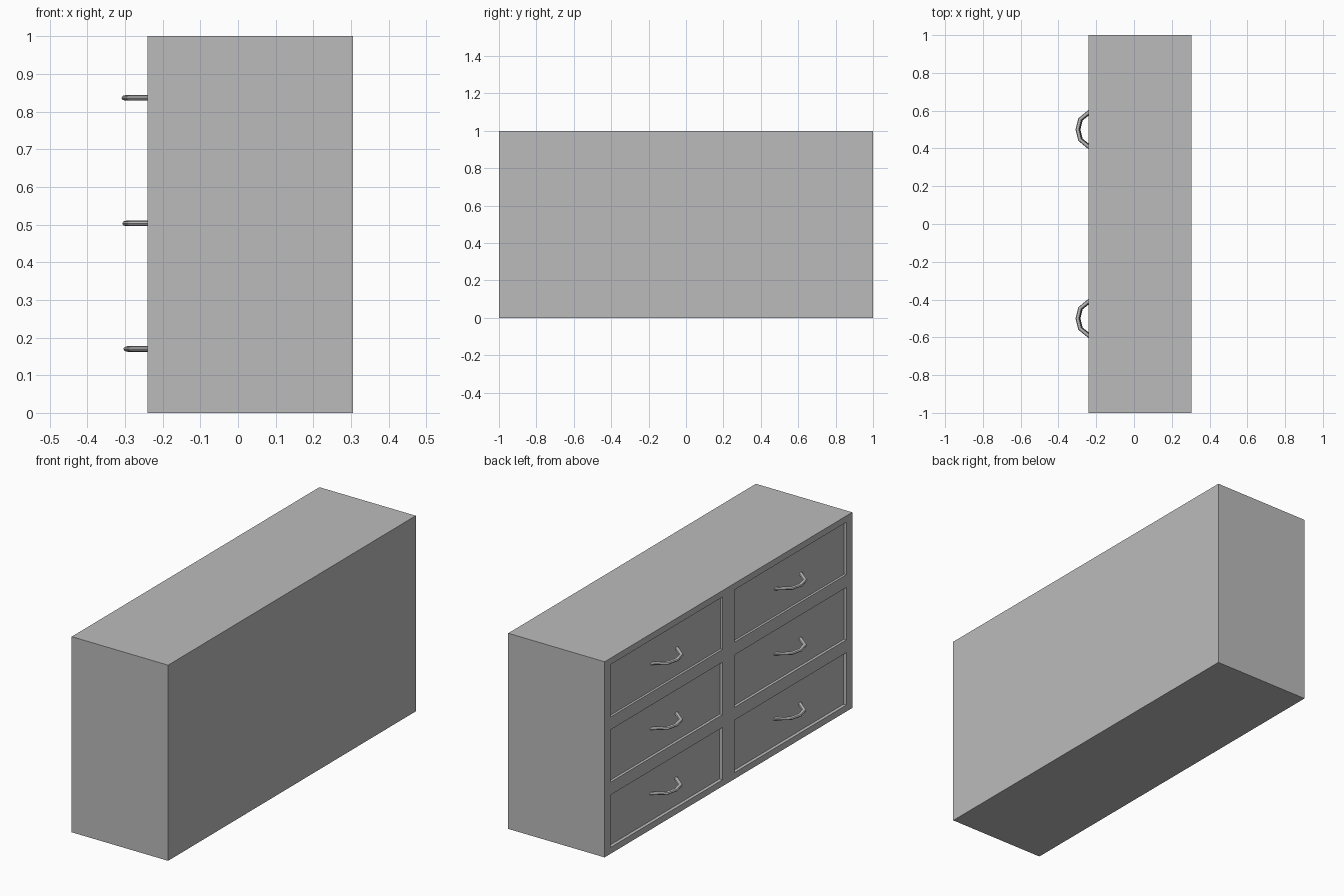
import bpy, bmesh
from mathutils import Matrix, Vector

if "Cube" in bpy.data.objects:
    bpy.data.objects.remove(bpy.data.objects["Cube"], do_unlink=True)

FRONT, BACK = -0.24, 0.305
HALF_W, HALF_H = 0.452, 0.134   # half size of a drawer opening
POCKET = 0.06                   # depth of each opening

grey = bpy.data.materials.new("plain_grey")
grey.use_nodes = True
grey.diffuse_color = (0.5, 0.5, 0.5, 1)
grey.node_tree.nodes["Principled BSDF"].inputs["Base Color"].default_value = grey.diffuse_color


def add_object(name, bm):
    mesh = bpy.data.meshes.new(name)
    bm.to_mesh(mesh)
    bm.free()
    mesh.materials.append(grey)
    obj = bpy.data.objects.new(name, mesh)
    bpy.context.collection.objects.link(obj)
    return obj


def box(low, high):
    low, high = Vector(low), Vector(high)
    bm = bmesh.new()
    bmesh.ops.create_cube(bm, size=1, matrix=Matrix.Translation((low + high) / 2)
                          @ Matrix.Diagonal((high - low).to_4d()))
    return bm


columns = {"left": 0.5, "right": -0.5}
rows = {"bottom": 1 / 6, "middle": 0.5, "top": 5 / 6}

# Carcass: slice the box along the opening edges, then sink the drawer cells
bm = box((FRONT, -1, 0), (BACK, 1, 1))
cuts = [((0, y + s * HALF_W, 0), (0, 1, 0)) for y in columns.values() for s in (-1, 1)]
cuts += [((0, 0, z + s * HALF_H), (0, 0, 1)) for z in rows.values() for s in (-1, 1)]
for point, normal in cuts:
    bmesh.ops.bisect_plane(bm, geom=bm.verts[:] + bm.edges[:] + bm.faces[:],
                           plane_co=point, plane_no=normal)


def is_opening(face):
    c = face.calc_center_median()
    return (abs(c.x - FRONT) < 0.001
            and any(abs(c.y - y) < 0.1 for y in columns.values())
            and any(abs(c.z - z) < 0.05 for z in rows.values()))


cells = bmesh.ops.extrude_discrete_faces(bm, faces=[f for f in bm.faces if is_opening(f)])["faces"]
bmesh.ops.translate(bm, verts=[v for f in cells for v in f.verts], vec=(POCKET, 0, 0))
bmesh.ops.dissolve_limit(bm, angle_limit=0.01, verts=bm.verts[:], edges=bm.edges[:])
add_object("carcass", bm)


# Bow handle: a faceted tube, flattened in height
def add_handle(name, x, y, z):
    curve = bpy.data.curves.new(name, "CURVE")
    curve.dimensions = "3D"
    curve.bevel_depth = 0.0105
    curve.bevel_resolution = 2
    curve.use_fill_caps = True
    path = [(0.006, 0.106), (-0.058, 0.054), (-0.071, 0), (-0.058, -0.054), (0.006, -0.106)]
    spline = curve.splines.new("POLY")
    spline.points.add(len(path) - 1)
    for p, (px, py) in zip(spline.points, path):
        p.co = (px, py, 0, 1)
    curve.materials.append(grey)
    obj = bpy.data.objects.new(name, curve)
    obj.location = (x, y, z)
    obj.scale.z = 0.7
    bpy.context.collection.objects.link(obj)
    bpy.ops.object.select_all(action="DESELECT")
    obj.select_set(True)
    bpy.context.view_layer.objects.active = obj
    bpy.ops.object.convert(target="MESH")
    bpy.ops.object.shade_flat()


# Drawers: each sits slightly behind the carcass face, the lower ones deeper
recess = {"top": 0.012, "middle": 0.014, "bottom": 0.017}
for row, z in rows.items():
    for column, y in columns.items():
        x = FRONT + recess[row]
        drawer = box((x, y - HALF_W, z - HALF_H), (FRONT + POCKET, y + HALF_W, z + HALF_H))
        add_object(f"drawer_{row}_{column}", drawer)
        add_handle(f"handle_{row}_{column}", x, y, z + 0.003)
